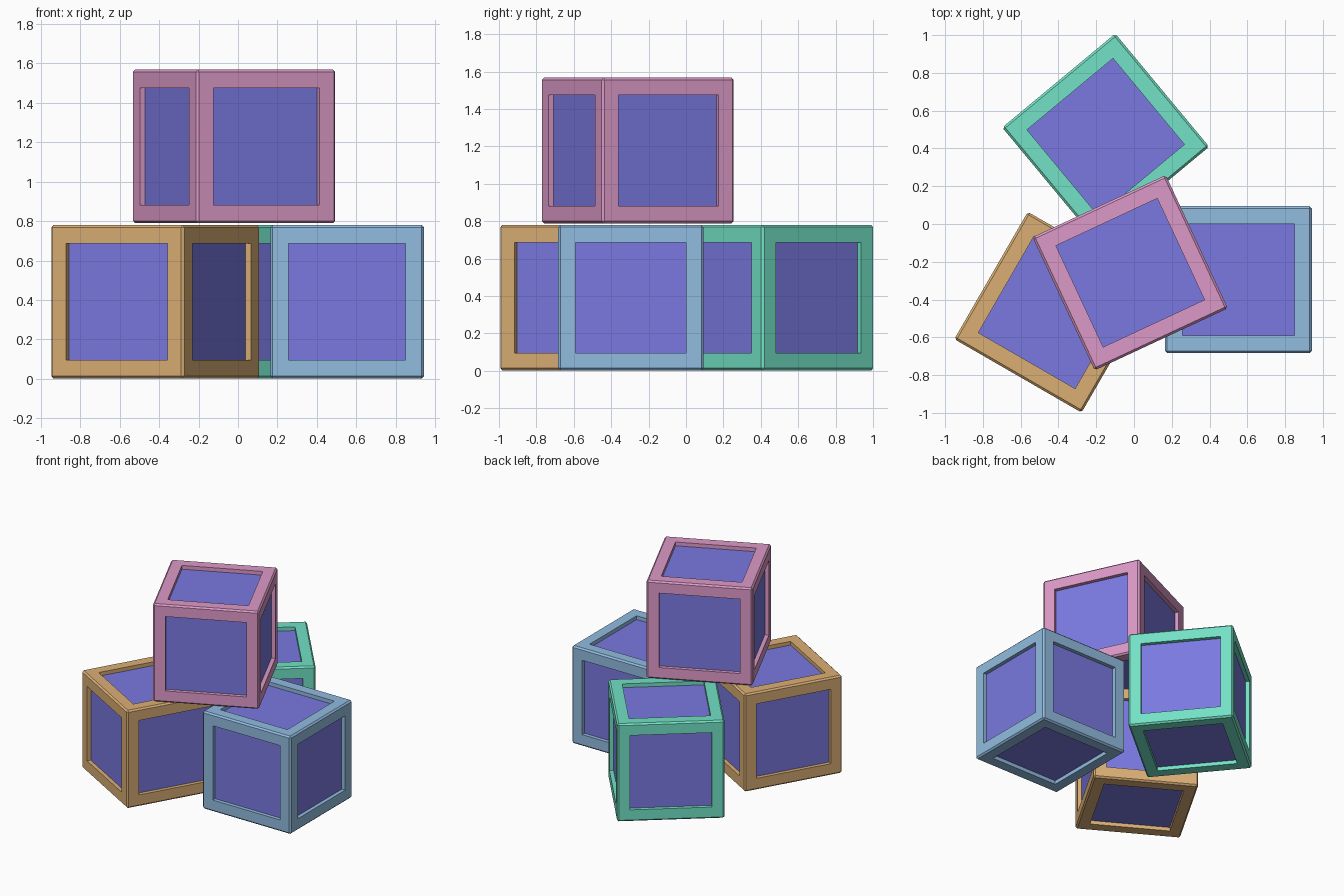
import bpy, bmesh, math

if "Cube" in bpy.data.objects:
    bpy.data.objects.remove(bpy.data.objects["Cube"])

SIZE, BEVEL, FRAME, DEPTH = 0.778, 0.012, 0.093, 0.03


def material(name, rgb):
    m = bpy.data.materials.new(name)
    lin = [((c / 255 + 0.055) / 1.055) ** 2.4 for c in rgb]
    m.diffuse_color = (*lin, 1)
    m.use_nodes = True
    m.node_tree.nodes["Principled BSDF"].inputs["Base Color"].default_value = m.diffuse_color
    return m


violet = material("violet", (122, 121, 225))


def block(name, mat, loc, angle):
    """Chamfered cube with a recessed violet panel on each side."""
    bm = bmesh.new()
    bmesh.ops.create_cube(bm, size=SIZE)
    bmesh.ops.bevel(bm, geom=bm.edges[:], offset=BEVEL, segments=1,
                    affect='EDGES', profile=0.5)
    bm.normal_update()
    panels = [f for f in bm.faces if f.calc_area() > 0.3]
    # frame border, then sunken panel
    bmesh.ops.inset_individual(bm, faces=panels, thickness=FRAME - BEVEL,
                               use_even_offset=True)
    bm.normal_update()
    bmesh.ops.inset_individual(bm, faces=panels, thickness=0, depth=-DEPTH)
    for f in panels:
        f.material_index = 1
    me = bpy.data.meshes.new(name)
    bm.to_mesh(me)
    bm.free()
    me.materials.append(mat)
    me.materials.append(violet)
    ob = bpy.data.objects.new(name, me)
    ob.location = loc
    ob.rotation_euler.z = math.radians(angle)
    bpy.context.collection.objects.link(ob)


# three blocks on the floor, one stacked on top
LOW, HIGH = 0.391, 1.178
block("blue_block", material("blue", (145, 188, 224)), (0.553, -0.295, LOW), 0)
block("green_block", material("green", (115, 225, 197)), (-0.15, 0.46, LOW), 39.7)
block("orange_block", material("tan", (219, 175, 117)), (-0.42, -0.467, LOW), -30)
block("pink_block", material("pink", (220, 153, 199)), (-0.02, -0.258, HIGH), 25)
